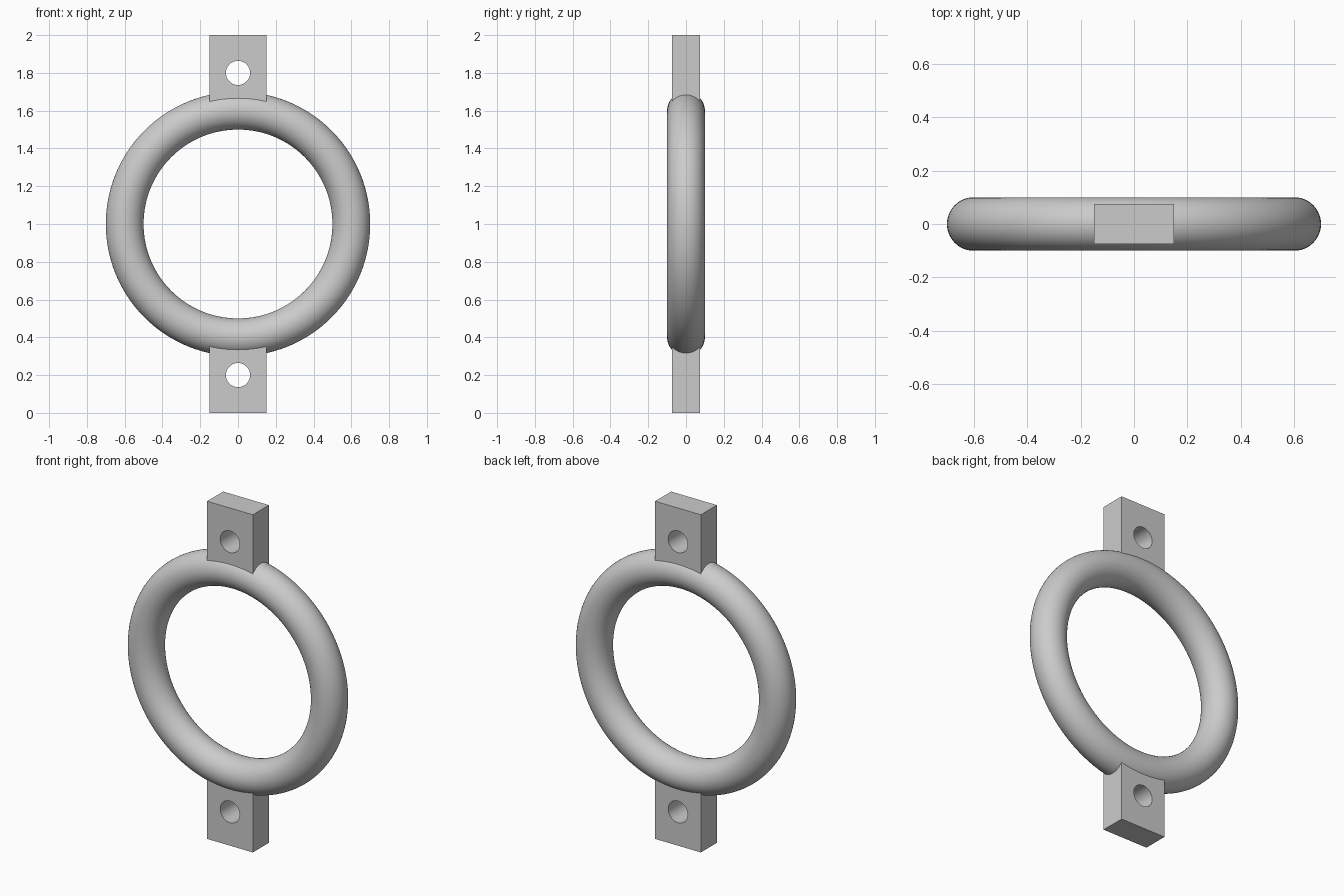
import bpy
import math

if "Cube" in bpy.data.objects:
    bpy.data.objects.remove(bpy.data.objects["Cube"])

grey = bpy.data.materials.new("plain_grey")
grey.diffuse_color = (0.6, 0.6, 0.6, 1)
grey.use_nodes = True
grey.node_tree.nodes["Principled BSDF"].inputs["Base Color"].default_value = grey.diffuse_color


def apply_boolean(target, tool, operation):
    """Combine target with tool, then remove the tool."""
    mod = target.modifiers.new("boolean", 'BOOLEAN')
    mod.operation = operation
    mod.solver = 'EXACT'
    mod.object = tool
    bpy.context.view_layer.objects.active = target
    bpy.ops.object.modifier_apply(modifier=mod.name)
    bpy.data.objects.remove(tool, do_unlink=True)


def make_tab(z_end, z_inner, z_hole):
    """Square-cornered mounting tab with a round bolt hole."""
    bpy.ops.mesh.primitive_cube_add(size=1, location=(0, 0, (z_end + z_inner) / 2))
    tab = bpy.context.object
    tab.scale = (0.30, 0.15, abs(z_end - z_inner))
    bpy.ops.object.transform_apply(location=True, rotation=True, scale=True)
    tab.data.materials.append(grey)
    bpy.ops.mesh.primitive_cylinder_add(vertices=64, radius=0.064, depth=0.5,
                                        location=(0, 0, z_hole),
                                        rotation=(math.pi / 2, 0, 0))
    hole = bpy.context.object
    hole.hide_render = True
    hole.data.materials.append(grey)
    apply_boolean(tab, hole, 'DIFFERENCE')
    return tab


# round ring standing upright
bpy.ops.mesh.primitive_torus_add(major_radius=0.6, minor_radius=0.1,
                                 major_segments=128, minor_segments=48,
                                 location=(0, 0, 1), rotation=(math.pi / 2, 0, 0))
ring = bpy.context.object
ring.name = "ring_with_mounting_tabs"
bpy.ops.object.transform_apply(location=True, rotation=True, scale=True)
ring.data.materials.append(grey)

# bottom and top tabs, fused into the ring
for side in (-1, 1):
    apply_boolean(ring, make_tab(1 + side, 1 + side * 0.62, 1 + side * 0.8), 'UNION')

# smooth ring and holes, crisp tab edges
bpy.ops.object.select_all(action='DESELECT')
ring.select_set(True)
bpy.context.view_layer.objects.active = ring
bpy.ops.object.shade_smooth_by_angle(angle=math.radians(25))
